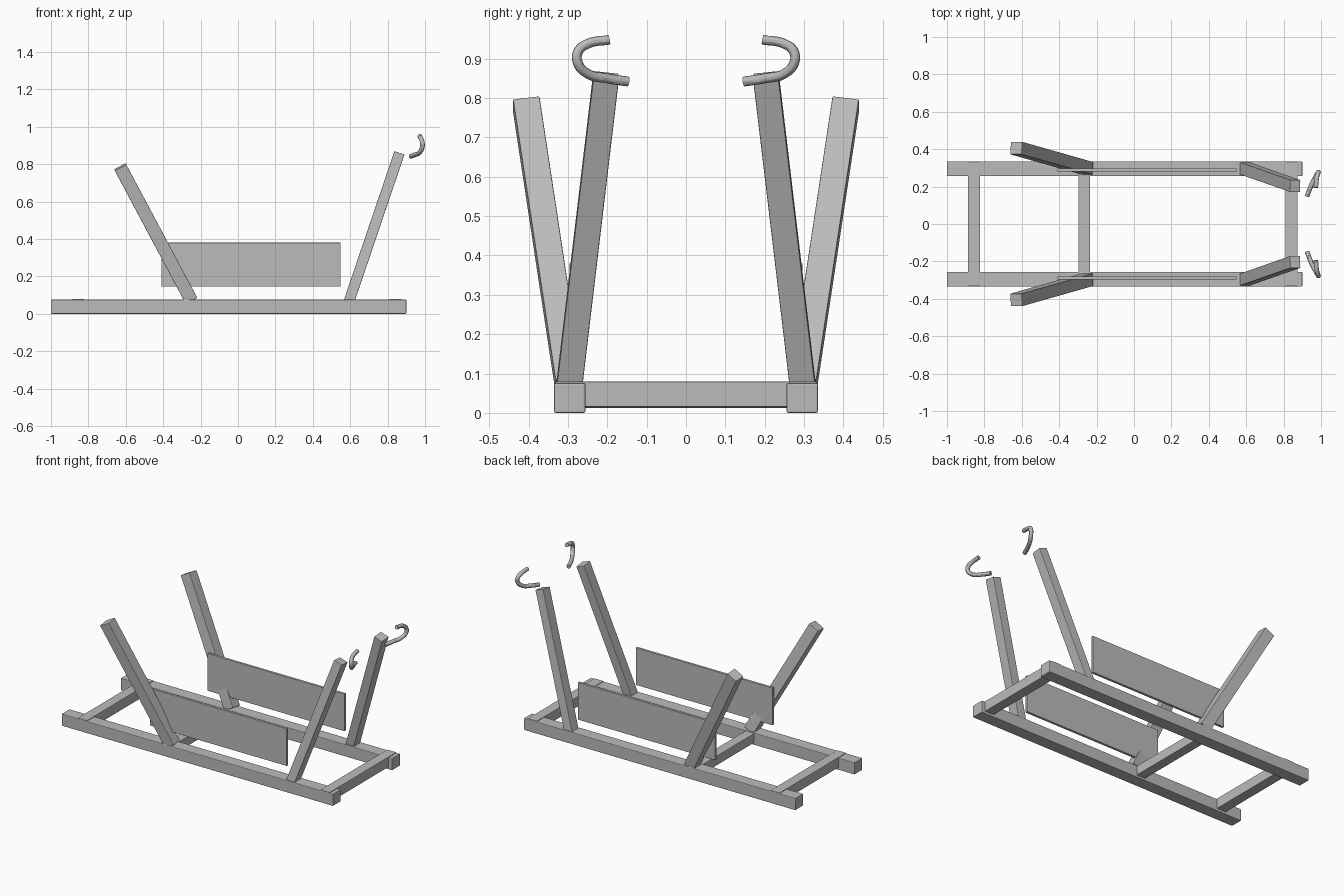
import bpy
from mathutils import Vector, Matrix

cube = bpy.data.objects.get("Cube")
if cube:
    bpy.data.objects.remove(cube, do_unlink=True)

GREY = (0.5, 0.5, 0.5, 1)
grey = bpy.data.materials.new("plain grey")
grey.use_nodes = True
grey.diffuse_color = GREY
grey.node_tree.nodes["Principled BSDF"].inputs["Base Color"].default_value = GREY


def finish(ob, name, bevel=0.0):
    ob.name = name
    ob.data.materials.append(grey)
    if bevel:
        mod = ob.modifiers.new("soft edges", "BEVEL")
        mod.width = bevel
        mod.segments = 2
    return ob


def box(name, low, high, bevel=0.003):
    """Box between two opposite corners."""
    low, high = Vector(low), Vector(high)
    bpy.ops.mesh.primitive_cube_add(size=1)
    ob = bpy.context.object
    ob.data.transform(Matrix.Translation((low + high) / 2) @ Matrix.Diagonal((*(high - low), 1)))
    return finish(ob, name, bevel)


def beam(name, start, end, depth, width):
    """Square-cut beam leaning from start to end, one side kept close to y."""
    start, end = Vector(start), Vector(end)
    along = (end - start).normalized()
    side = Vector((0, 1, 0))
    side = (side - along * side.dot(along)).normalized()
    across = side.cross(along)
    turn = Matrix((across, side, along)).transposed().to_4x4()
    size = Matrix.Diagonal((depth, width, (end - start).length, 1))
    bpy.ops.mesh.primitive_cube_add(size=1)
    ob = bpy.context.object
    ob.data.transform(Matrix.Translation((start + end) / 2) @ turn @ size)
    return finish(ob, name, 0.003)


def tube(name, points, radius):
    """Round bent rod through the points."""
    curve = bpy.data.curves.new(name, "CURVE")
    curve.dimensions = "3D"
    curve.bevel_depth = radius
    curve.bevel_resolution = 4
    curve.resolution_u = 8
    curve.use_fill_caps = True
    spline = curve.splines.new("BEZIER")
    spline.bezier_points.add(len(points) - 1)
    for knot, co in zip(spline.bezier_points, points):
        knot.co = co
        knot.handle_left_type = knot.handle_right_type = "AUTO"
    ob = bpy.data.objects.new(name, curve)
    bpy.context.collection.objects.link(ob)
    bpy.ops.object.select_all(action="DESELECT")
    ob.select_set(True)
    bpy.context.view_layer.objects.active = ob
    bpy.ops.object.convert(target="MESH")
    ob = bpy.context.object
    ob.data.materials.clear()
    bpy.ops.object.shade_smooth_by_angle()
    return finish(ob, name)


# Crossbars of the base frame
box("rear_crossbar", (-0.888, -0.333, 0.015), (-0.823, 0.333, 0.08))
box("middle_crossbar", (-0.297, -0.3, 0.013), (-0.235, 0.3, 0.073))
box("front_crossbar", (0.81, -0.333, 0.015), (0.875, 0.333, 0.08))

# Parts that come in pairs
HOOK = [(0.925, 0.148, 0.842), (0.945, 0.2, 0.85), (0.97, 0.25, 0.862),
        (0.985, 0.275, 0.89), (0.985, 0.274, 0.918), (0.978, 0.25, 0.938),
        (0.972, 0.195, 0.948)]
for label, s in (("left", 1), ("right", -1)):
    y0, y1 = sorted((s * 0.256, s * 0.335))
    box(label + "_rail", (-1, y0, 0), (0.9, y1, 0.076), 0.004)
    y0, y1 = sorted((s * 0.28, s * 0.296))
    box(label + "_side_panel", (-0.41, y0, 0.145), (0.548, y1, 0.38), 0.001)
    beam(label + "_rear_post", (-0.25, s * 0.298, 0.072), (-0.63, s * 0.406, 0.785), 0.07, 0.068)
    beam(label + "_front_post", (0.588, s * 0.299, 0.05), (0.862, s * 0.203, 0.857), 0.057, 0.065)
    tube(label + "_hook", [(x, s * y, z) for x, y, z in HOOK], 0.0125)
